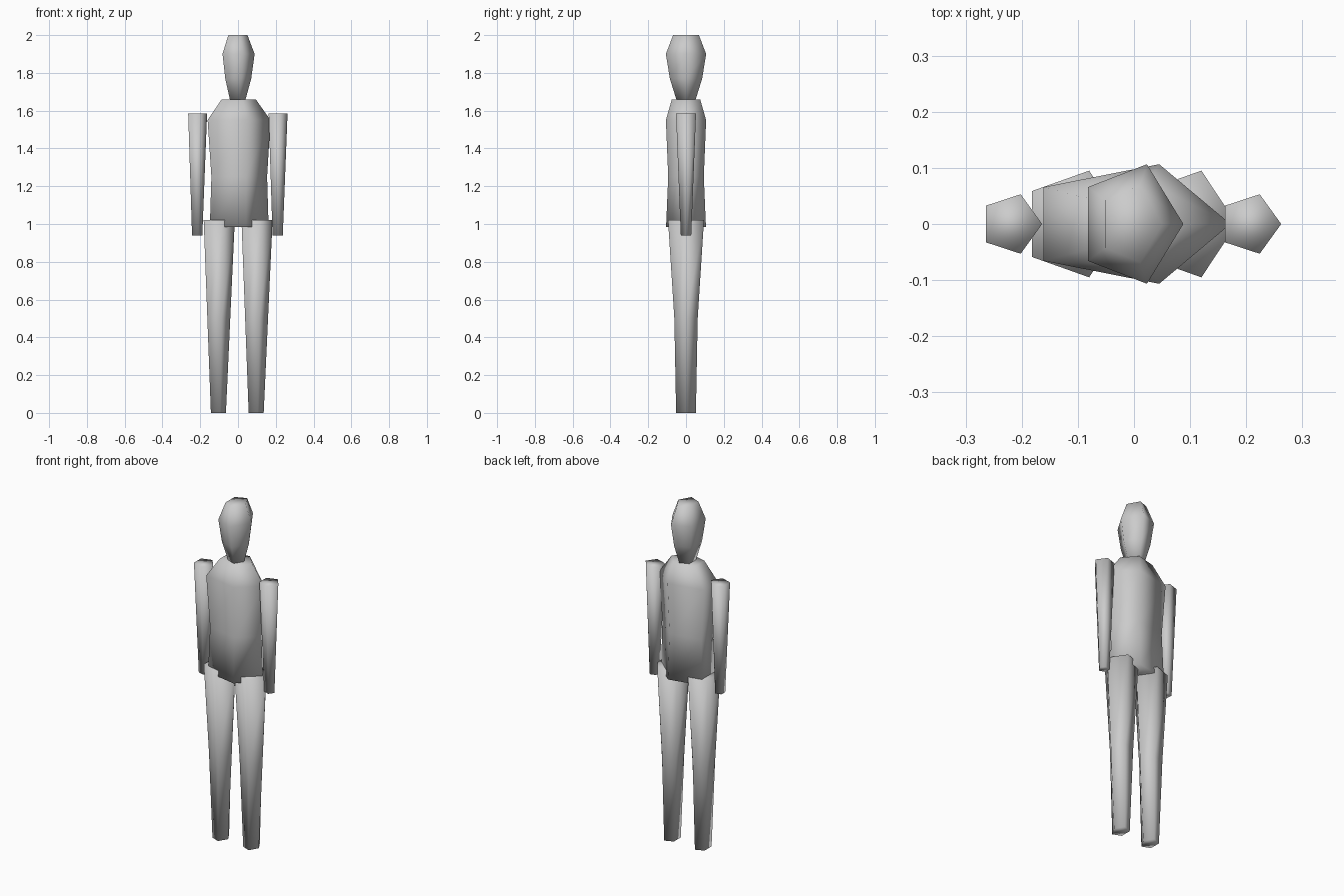
import bpy
import bmesh
import math

cube = bpy.data.objects.get("Cube")
if cube:
    bpy.data.objects.remove(cube, do_unlink=True)

grey = bpy.data.materials.new("plain_grey")
grey.use_nodes = True
grey.diffuse_color = (0.6, 0.6, 0.6, 1)
grey.node_tree.nodes["Principled BSDF"].inputs["Base Color"].default_value = (0.6, 0.6, 0.6, 1)

SIDES = 5


def loft(name, rings):
    """Join pentagon rings (centre x, z, radius x, radius y) into a capped smooth tube."""
    bm = bmesh.new()
    loops = []
    for cx, z, rx, ry in rings:
        angles = [math.tau * i / SIDES for i in range(SIDES)]
        loops.append([bm.verts.new((cx + rx * math.cos(a), ry * math.sin(a), z)) for a in angles])
    for low, high in zip(loops, loops[1:]):
        for i in range(SIDES):
            j = (i + 1) % SIDES
            bm.faces.new((low[i], low[j], high[j], high[i]))
    bm.faces.new(loops[0][::-1])
    bm.faces.new(loops[-1])
    for face in bm.faces:
        face.smooth = True
    mesh = bpy.data.meshes.new(name)
    bm.to_mesh(mesh)
    bm.free()
    mesh.materials.append(grey)
    obj = bpy.data.objects.new(name, mesh)
    bpy.context.collection.objects.link(obj)
    return obj


# Head and torso
loft("head", [(-0.006, 1.66, 0.046, 0.054), (-0.006, 1.77, 0.076, 0.09),
              (-0.006, 1.9, 0.094, 0.112), (-0.006, 2.0, 0.056, 0.072)])
loft("torso", [(-0.01, 0.985, 0.172, 0.111), (-0.009, 1.25, 0.163, 0.099),
               (-0.012, 1.55, 0.184, 0.112), (-0.006, 1.66, 0.1, 0.079)])

# Limbs, placed to each side of the body axis
for side, sign in (("left", 1), ("right", -1)):
    arm_x = -0.006 + sign * 0.213
    leg_x = -0.008 + sign * 0.1
    loft(side + "_arm", [(arm_x, 0.94, 0.03, 0.029), (arm_x, 1.585, 0.0553, 0.0557)])
    loft(side + "_leg", [(leg_x, 0, 0.044, 0.055), (leg_x, 0.5, 0.067, 0.065),
                         (leg_x, 1.02, 0.091, 0.1)])
